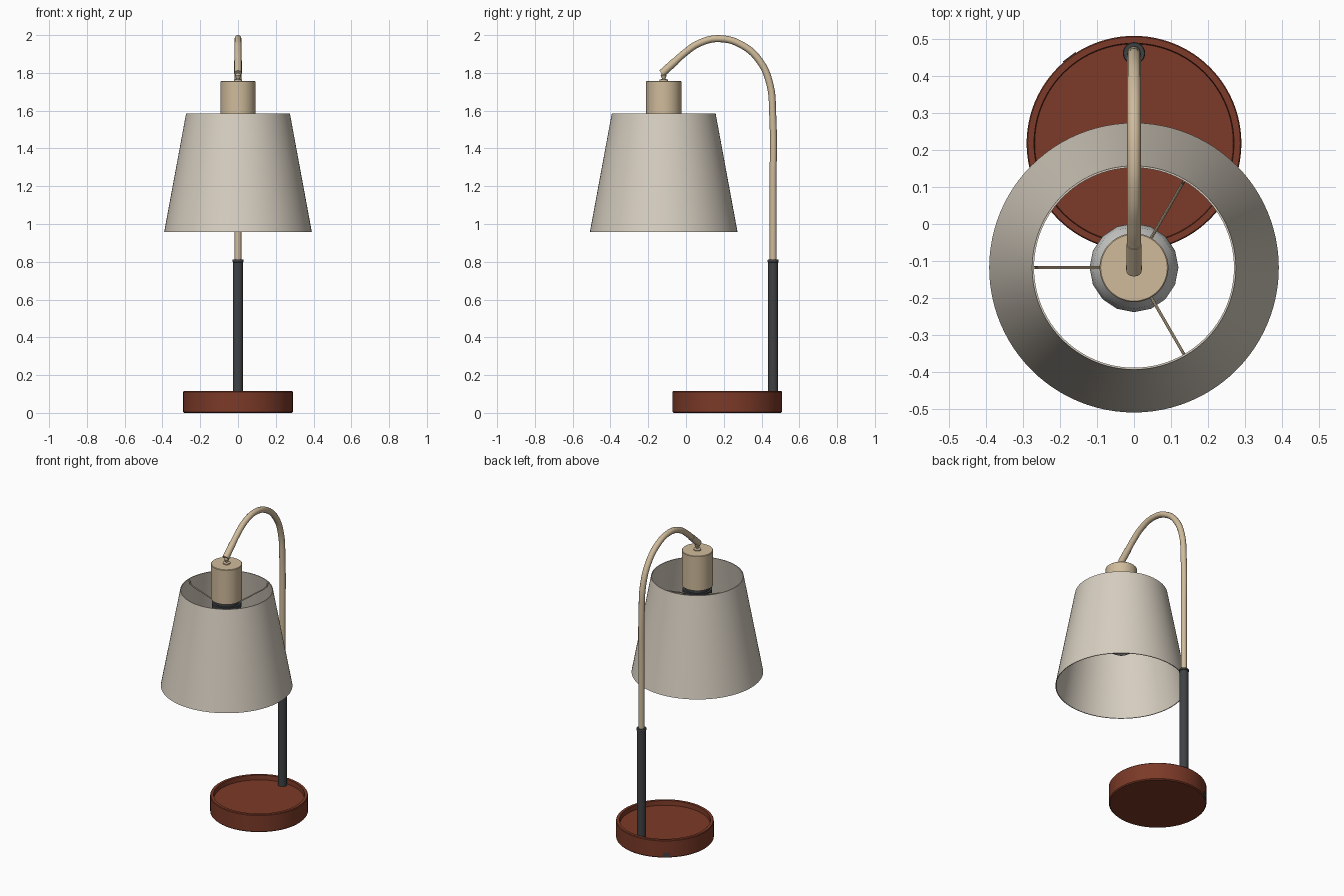
import bpy, math
from mathutils import Vector

if "Cube" in bpy.data.objects:
    bpy.data.objects.remove(bpy.data.objects["Cube"])


def mat(name, r, g, b):
    m = bpy.data.materials.new(name)
    m.diffuse_color = (r, g, b, 1)
    m.use_nodes = True
    m.node_tree.nodes["Principled BSDF"].inputs["Base Color"].default_value = m.diffuse_color
    return m


RED = mat("red_brown", 0.20, 0.042, 0.021)
DARK = mat("dark_grey", 0.05, 0.053, 0.057)
BEIGE = mat("beige_metal", 0.63, 0.50, 0.33)
LINEN = mat("linen", 0.68, 0.62, 0.53)
GLASS = mat("bulb_grey", 0.58, 0.58, 0.57)


def finish(ob, material, angle=35):
    ob.data.materials.clear()
    ob.data.materials.append(material)
    bpy.ops.object.select_all(action='DESELECT')
    ob.select_set(True)
    bpy.context.view_layer.objects.active = ob
    bpy.ops.object.shade_smooth_by_angle(angle=math.radians(angle))
    return ob


def lathe(name, profile, y, material, n=64, closed=False):
    """Spin an (r, z) profile round the vertical axis at (0, y); r = 0 makes a pole."""
    verts, rings, faces = [], [], []
    for r, z in profile:
        if r == 0:
            rings.append([len(verts)] * n)
            verts.append((0, y, z))
        else:
            rings.append(list(range(len(verts), len(verts) + n)))
            verts += [(r * math.cos(2 * math.pi * i / n),
                       y + r * math.sin(2 * math.pi * i / n), z) for i in range(n)]
    pairs = list(zip(rings, rings[1:])) + ([(rings[-1], rings[0])] if closed else [])
    for a, b in pairs:
        for i in range(n):
            j = (i + 1) % n
            faces.append(list(dict.fromkeys((a[i], a[j], b[j], b[i]))))
    me = bpy.data.meshes.new(name)
    me.from_pydata(verts, [], faces)
    me.update()
    ob = bpy.data.objects.new(name, me)
    bpy.context.collection.objects.link(ob)
    return finish(ob, material)


def tube(name, points, radius, material, smooth=True, sides=4):
    """Round tube along points, turned into a mesh."""
    cu = bpy.data.curves.new(name, 'CURVE')
    cu.dimensions = '3D'
    cu.bevel_depth = radius
    cu.bevel_resolution = sides
    cu.use_fill_caps = True
    cu.resolution_u = 10
    if smooth:
        sp = cu.splines.new('BEZIER')
        sp.bezier_points.add(len(points) - 1)
        for p, co in zip(sp.bezier_points, points):
            p.co = co
            p.handle_left_type = p.handle_right_type = 'AUTO'
    else:
        sp = cu.splines.new('POLY')
        sp.points.add(len(points) - 1)
        for p, co in zip(sp.points, points):
            p.co = (*co, 1)
    ob = bpy.data.objects.new(name, cu)
    bpy.context.collection.objects.link(ob)
    bpy.ops.object.select_all(action='DESELECT')
    ob.select_set(True)
    bpy.context.view_layer.objects.active = ob
    bpy.ops.object.convert(target='MESH')
    return finish(bpy.context.view_layer.objects.active, material)


BASE_Y, STEM_Y, SHADE_Y = 0.218, 0.461, -0.118

# Dish base with raised rim
lathe("base", [(0, 0), (0.284, 0), (0.29, 0.006), (0.29, 0.111), (0.287, 0.115),
               (0.27, 0.115), (0.268, 0.085), (0, 0.085)], BASE_Y, RED, 96)

# Cord outlet on the back left of the base
d = Vector((-0.6, 0.8, 0))
c = Vector((0, BASE_Y, 0.018))
bpy.ops.mesh.primitive_cube_add(size=1, location=c + d * 0.288)
outlet = bpy.context.object
outlet.name = "cord_outlet"
outlet.scale = (0.008, 0.042, 0.03)
outlet.rotation_euler.z = math.atan2(d.y, d.x)
finish(outlet, DARK)

# Dark lower stem with collar
lathe("stem_sleeve", [(0, 0.08), (0.027, 0.08), (0.027, 0.797), (0.030, 0.799),
                      (0.030, 0.808), (0.028, 0.811), (0, 0.811)], STEM_Y, DARK, 32)

# Gooseneck arm
arm = [(0.461, 0.80), (0.461, 1.2), (0.459, 1.58), (0.444, 1.74), (0.392, 1.86),
       (0.30, 1.945), (0.178, 1.981), (0.07, 1.957), (-0.01, 1.903), (-0.06, 1.858)]
tube("arm", [(0, y, z) for y, z in arm], 0.0185, BEIGE)
tube("arm_end", [(0, -0.055, 1.863), (0, -0.128, 1.797)], 0.0205, BEIGE, False)

# Swivel joint
lathe("swivel", [(0, 1.803), (0.011, 1.80), (0.016, 1.787), (0.011, 1.774), (0.009, 1.768),
                 (0.022, 1.764), (0.022, 1.752), (0, 1.752)], SHADE_Y, BEIGE, 24)

# Socket cup and lamp holder
lathe("socket_cup", [(0, 1.757), (0.090, 1.757), (0.093, 1.754), (0.093, 1.53),
                     (0, 1.53)], SHADE_Y, BEIGE, 48)
lathe("lamp_holder", [(0, 1.53), (0.075, 1.53), (0.075, 1.505), (0.088, 1.505), (0.088, 1.475),
                      (0.072, 1.475), (0.072, 1.43), (0, 1.43)], SHADE_Y, DARK, 32)

# Bulb
bulb = [(0.05, 1.44), (0.055, 1.42), (0.085, 1.375)]
bulb += [(0.12 * math.cos(a), 1.30 + 0.12 * math.sin(a))
         for a in (math.radians(t) for t in (22, 0, -22, -45, -68))] + [(0, 1.18)]
lathe("bulb", bulb, SHADE_Y, GLASS, 16)

# Thin conical shade, open at both ends
lathe("shade", [(0.391, 0.957), (0.275, 1.584), (0.270, 1.584), (0.386, 0.957)],
      SHADE_Y, LINEN, 96, closed=True)

# Three wire spokes holding the shade
for k in range(3):
    a = math.radians(60 + 120 * k)
    pts = [(r * math.cos(a), SHADE_Y + r * math.sin(a), z)
           for r, z in ((0.08, 1.488), (0.24, 1.54), (0.262, 1.553), (0.271, 1.575))]
    tube(f"shade_spoke_{k + 1}", pts, 0.004, BEIGE, False, 2)
